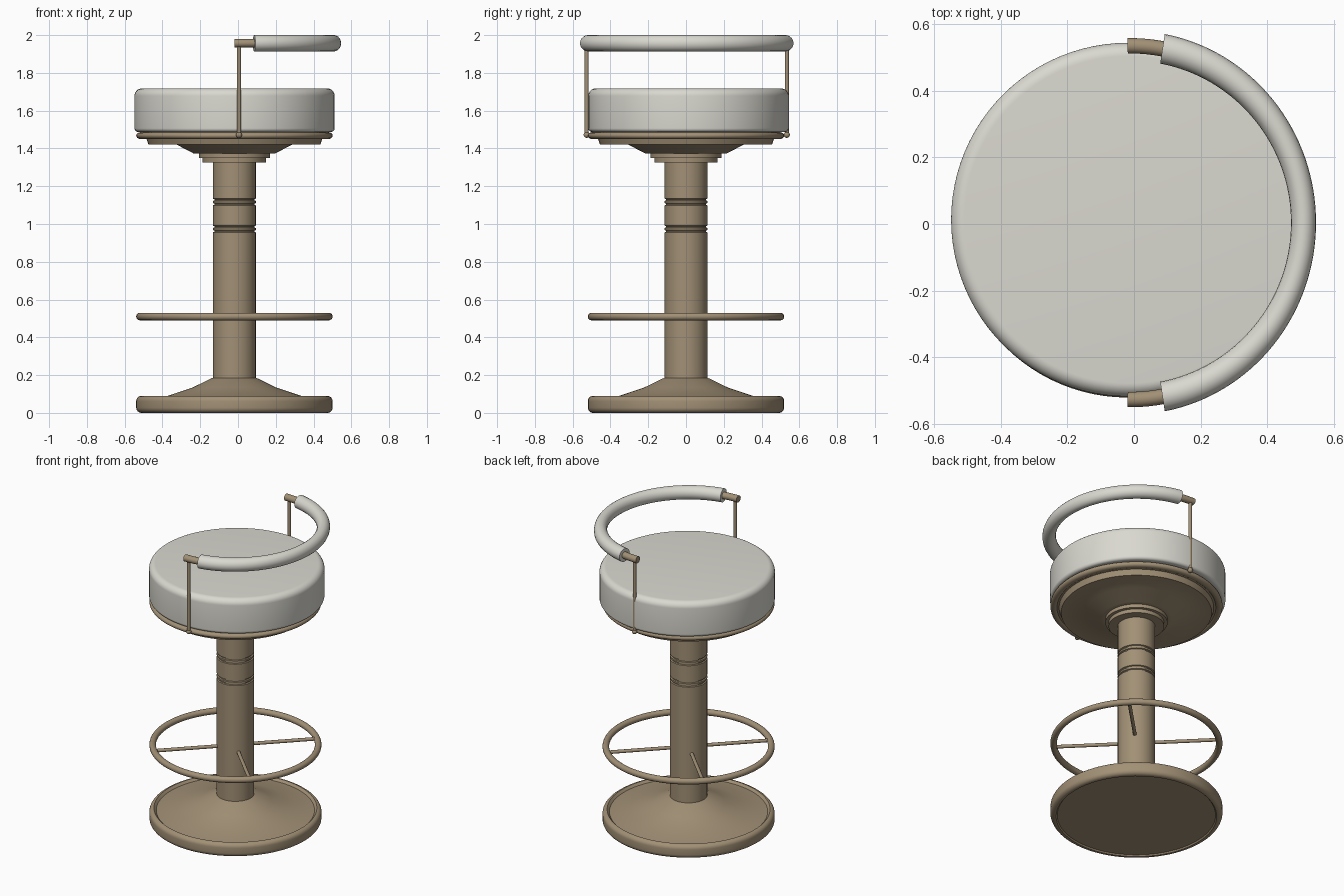
import bpy, bmesh, math
from mathutils import Vector

if "Cube" in bpy.data.objects:
    bpy.data.objects.remove(bpy.data.objects["Cube"])

CX = -0.019  # axis of the stool


def material(name, rgb):
    m = bpy.data.materials.new(name)
    m.diffuse_color = (*rgb, 1)
    m.use_nodes = True
    m.node_tree.nodes["Principled BSDF"].inputs["Base Color"].default_value = m.diffuse_color
    return m


WHITE = material("off_white_vinyl", (0.70, 0.69, 0.63))
TAN = material("tan_metal", (0.36, 0.28, 0.18))


def finish(bm, name, mat):
    bmesh.ops.remove_doubles(bm, verts=bm.verts, dist=1e-5)
    bmesh.ops.recalc_face_normals(bm, faces=bm.faces)
    me = bpy.data.meshes.new(name)
    bm.to_mesh(me)
    bm.free()
    me.materials.append(mat)
    ob = bpy.data.objects.new(name, me)
    bpy.context.collection.objects.link(ob)
    bpy.ops.object.select_all(action='DESELECT')
    ob.select_set(True)
    bpy.context.view_layer.objects.active = ob
    bpy.ops.object.shade_smooth_by_angle(angle=math.radians(35))
    return ob


def lathe(name, profile, mat, cx=CX, cy=0.0, n=96):
    bm = bmesh.new()
    vs = [bm.verts.new((cx + r, cy, z)) for r, z in profile]
    es = [bm.edges.new(p) for p in zip(vs, vs[1:])]
    bmesh.ops.spin(bm, geom=vs + es, cent=(cx, cy, 0), axis=(0, 0, 1),
                   angle=2 * math.pi, steps=n, use_duplicate=False)
    return finish(bm, name, mat)


def ring_profile(R, r, z, rz=None, n=16):
    rz = rz or r
    return [(R + r * math.cos(2 * math.pi * i / n), z + rz * math.sin(2 * math.pi * i / n))
            for i in range(n + 1)]


def corner(r, z, rad, a0, a1, n=6):
    return [(r + rad * math.cos(math.radians(a0 + (a1 - a0) * i / n)),
             z + rad * math.sin(math.radians(a0 + (a1 - a0) * i / n))) for i in range(n + 1)]


def arc_tube(name, t0, t1, rx, ry, rz, mat, steps, n=20):
    """Tube swept along the elliptical arm-rest line."""
    bm = bmesh.new()
    rings = []
    for i in range(steps + 1):
        t = math.radians(t0 + (t1 - t0) * i / steps)
        ring = []
        for k in range(n):
            p = 2 * math.pi * k / n
            ring.append(bm.verts.new((-0.01 + (0.518 + rx * math.cos(p)) * math.cos(t),
                                      0.004 + (0.53 + ry * math.cos(p)) * math.sin(t),
                                      1.957 + rz * math.sin(p))))
        rings.append(ring)
    for a, b in zip(rings, rings[1:]):
        for k in range(n):
            bm.faces.new((a[k], a[(k + 1) % n], b[(k + 1) % n], b[k]))
    bm.faces.new(rings[0])
    bm.faces.new(rings[-1])
    return finish(bm, name, mat)


def rod(name, a, b, r, mat):
    a, b = Vector(a), Vector(b)
    bm = bmesh.new()
    bmesh.ops.create_cone(bm, cap_ends=True, segments=16, radius1=r, radius2=r, depth=(b - a).length)
    bm.transform((b - a).to_track_quat('Z', 'Y').to_matrix().to_4x4())
    bmesh.ops.translate(bm, verts=bm.verts, vec=(a + b) / 2)
    return finish(bm, name, mat)


# base: rounded rim with dished cone inside
lathe("base", [(0, 0.008), (0.478, 0.008), (0.485, 0)] + corner(0.492, 0.028, 0.028, -90, 0)
      + corner(0.492, 0.062, 0.028, 0, 90) + [(0.488, 0.086), (0.478, 0.075), (0.355, 0.09),
      (0.22, 0.135), (0.122, 0.183), (0.10, 0.188), (0, 0.188)], TAN)

# column with two grooved collars
R = 0.113
col = [(0, 0.17), (R, 0.17)]
for z in (0.962, 0.985, 1.105, 1.128):
    col += [(R, z - 0.006), (R - 0.007, z - 0.003), (R - 0.007, z + 0.003), (R, z + 0.006)]
lathe("column", col + [(R, 1.36), (0, 1.36)], TAN)

# foot ring and its four diagonal spokes
lathe("foot_ring", ring_profile(0.50, 0.02, 0.51), TAN)
for i in range(4):
    t = math.radians(45 + 90 * i)
    c, s = math.cos(t), math.sin(t)
    rod(f"foot_ring_spoke_{i + 1}", (CX + 0.09 * c, 0.09 * s, 0.51),
        (CX + 0.495 * c, 0.495 * s, 0.51), 0.011, TAN)

# seat support: stepped flange, cone and plate
lathe("seat_support", [(0, 1.325), (0.168, 1.325), (0.168, 1.35), (0.188, 1.35), (0.188, 1.373),
                       (0.215, 1.373), (0.305, 1.42), (0.455, 1.42), (0.467, 1.455),
                       (0.50, 1.458), (0.50, 1.492), (0, 1.492)], TAN)
lathe("seat_trim_ring", ring_profile(0.497, 0.023, 1.468, 0.018), TAN)

# cushion
lathe("seat_cushion", [(0, 1.487)] + corner(0.51, 1.507, 0.02, -90, 0)
      + corner(0.49, 1.678, 0.04, 0, 90, 8) + [(0, 1.718)], WHITE, -0.018, 0.013)

# arm rest: padded arc, metal ends, posts and ball feet
arc_tube("arm_rest_pad", -79.4, 79.4, 0.0375, 0.045, 0.0435, WHITE, 64)
for side, s in (("left", 1), ("right", -1)):
    y = 0.004 + s * 0.53
    arc_tube(f"arm_rest_end_{side}", s * 77, s * 91, 0.022, 0.023, 0.022, TAN, 6)
    rod(f"arm_rest_post_{side}", (0.005, y, 1.47), (0.005, y, 1.955), 0.011, TAN)
    bm = bmesh.new()
    bmesh.ops.create_uvsphere(bm, u_segments=16, v_segments=10, radius=0.016)
    bmesh.ops.translate(bm, verts=bm.verts, vec=(0.005, y, 1.472))
    finish(bm, f"arm_rest_foot_{side}", TAN)
